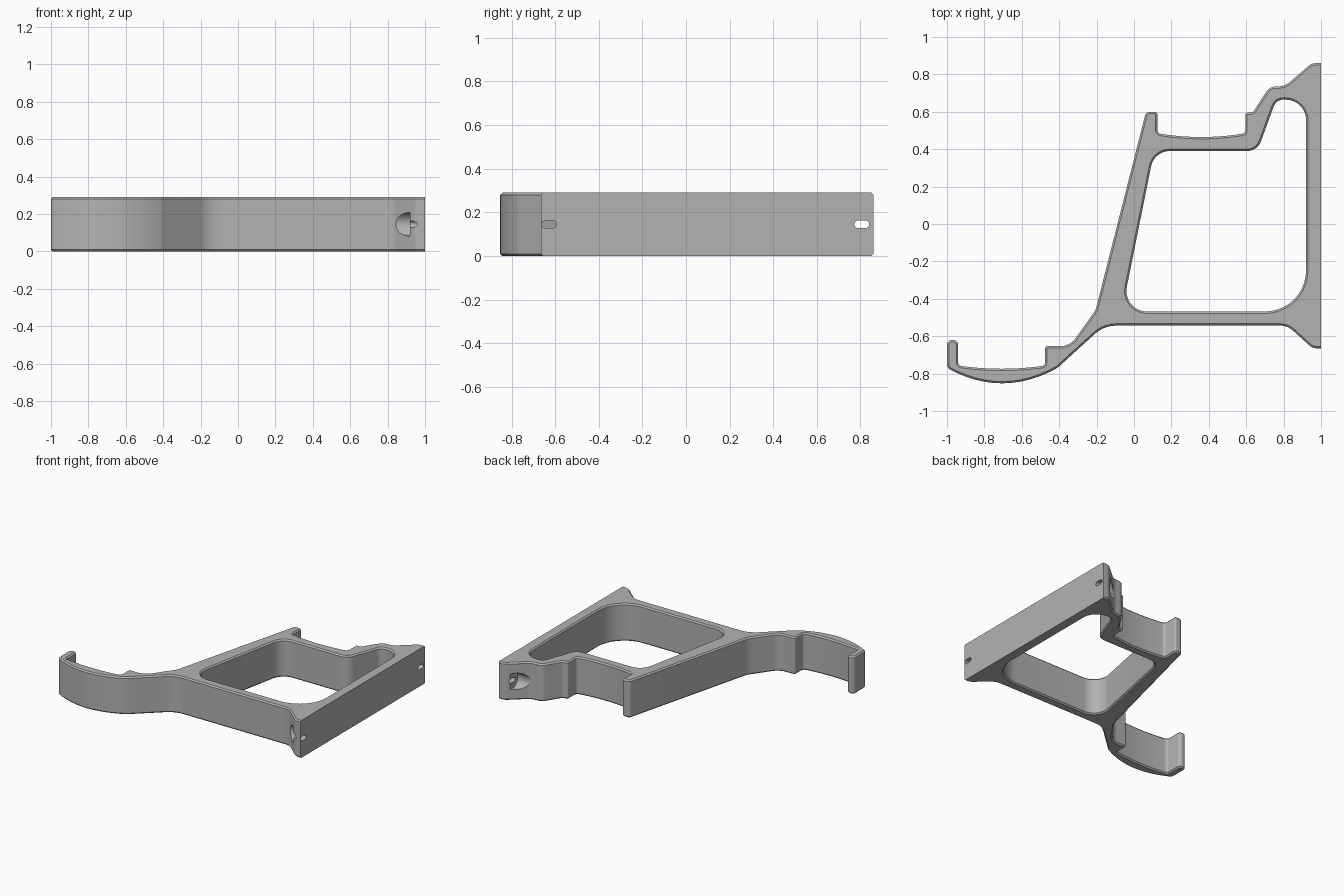
import bpy, bmesh, math
from mathutils import Vector

HEIGHT = 0.29
CHAMFER = 0.01

if "Cube" in bpy.data.objects:
    bpy.data.objects.remove(bpy.data.objects["Cube"], do_unlink=True)

grey = bpy.data.materials.new("mid grey plastic")
grey.use_nodes = True
grey.diffuse_color = (0.45, 0.45, 0.45, 1)
grey.node_tree.nodes["Principled BSDF"].inputs["Base Color"].default_value = grey.diffuse_color


def sag(x0, x1, y_end, y_mid, r0, r1, n=12):
    """Shallow hanging curve as corner points, with a fillet radius at each end."""
    pts = []
    for i in range(n + 1):
        t = 2 * i / n - 1
        r = r0 if i == 0 else r1 if i == n else 0
        pts.append((x0 + (x1 - x0) * i / n, y_mid + (y_end - y_mid) * t * t, r))
    return pts


def fillet(corners):
    """Turn (x, y, radius) corners into a closed loop with rounded corners."""
    out = []
    count = len(corners)
    for i, (x, y, r) in enumerate(corners):
        p = Vector((x, y))
        if r == 0:
            out.append(p)
            continue
        a = (Vector(corners[i - 1][:2]) - p).normalized()
        b = (Vector(corners[(i + 1) % count][:2]) - p).normalized()
        half = a.angle(b) / 2
        centre = p + (a + b).normalized() * (r / math.sin(half))
        start = p + a * (r / math.tan(half)) - centre
        end = p + b * (r / math.tan(half)) - centre
        turn = math.pi - 2 * half
        steps = max(3, math.ceil(turn / math.radians(9)))
        for k in range(steps + 1):
            f = k / steps
            v = start * math.sin((1 - f) * turn) + end * math.sin(f * turn)
            out.append(centre + v / math.sin(turn))
    return out


def inset(loop, d):
    """Offset a loop to its left; points on the flat mounting face stay on it."""
    out = []
    for i, p in enumerate(loop):
        n1, n2 = [Vector((-e.y, e.x)).normalized()
                  for e in (p - loop[i - 1], loop[(i + 1) % len(loop)] - p)]
        q = p + (n1 + n2) * (d / (1 + n1.dot(n2)))
        if p.x > 0.999:
            q.x = p.x
        out.append(q)
    return out


def add_walls(bm, loop):
    """Chamfered wall around a loop; returns its bottom and top rim edges."""
    small = inset(loop, CHAMFER)
    levels = [(small, 0), (loop, CHAMFER), (loop, HEIGHT - CHAMFER), (small, HEIGHT)]
    rings = [[bm.verts.new((p.x, p.y, z)) for p in ring] for ring, z in levels]
    n = len(loop)
    for low, high in zip(rings, rings[1:]):
        for i in range(n):
            j = (i + 1) % n
            bm.faces.new((low[i], low[j], high[j], high[i]))
    return [[bm.edges.get((ring[i], ring[(i + 1) % n])) for i in range(n)]
            for ring in (rings[0], rings[-1])]


def make_object(name, bm):
    bmesh.ops.recalc_face_normals(bm, faces=bm.faces)
    mesh = bpy.data.meshes.new(name)
    bm.to_mesh(mesh)
    bm.free()
    mesh.materials.append(grey)
    obj = bpy.data.objects.new(name, mesh)
    bpy.context.collection.objects.link(obj)
    return obj


# Outer outline: mounting wall, upper cradle, sloped strut, lower hook, base bar
outline = fillet(
    [(1, -0.665, 0), (1, 0.86, 0), (0.95, 0.86, 0.06), (0.805, 0.735, 0.1),
     (0.725, 0.735, 0.06), (0.635, 0.595, 0.03), (0.595, 0.595, 0.012)]
    + sag(0.595, 0.125, 0.485, 0.465, 0.02, 0.02)
    + [(0.125, 0.6, 0.015), (0.064, 0.6, 0.025), (-0.205, -0.46, 0.1),
       (-0.343, -0.653, 0.1), (-0.475, -0.653, 0.012)]
    + sag(-0.475, -0.94, -0.757, -0.774, 0.02, 0.02)
    + [(-0.94, -0.62, 0.028), (-1, -0.62, 0.028)]
    + sag(-1, -0.41, -0.77, -0.852, 0.035, 0.1)
    + [(-0.16, -0.543, 0.17), (0.82, -0.543, 0.1), (0.955, -0.665, 0.06)])

# Window through the middle, wound the opposite way
window = fillet(
    [(-0.065, -0.468, 0.11), (0.108, 0.39, 0.1), (0.66, 0.39, 0.08),
     (0.76, 0.665, 0.055), (0.92, 0.665, 0.11), (0.92, -0.468, 0.22)])

bm = bmesh.new()
outer_rims = add_walls(bm, outline)
inner_rims = add_walls(bm, window)
for outer, inner in zip(outer_rims, inner_rims):
    bmesh.ops.triangle_fill(bm, edges=outer + inner, use_beauty=True)
bracket = make_object("wall_bracket", bm)


def prism_cutter(name, section, x0, x1):
    """Cutter with a (y, z) section running along x."""
    bm = bmesh.new()
    near, far = [[bm.verts.new((x, y, z)) for y, z in section] for x in (x0, x1)]
    bm.faces.new(near)
    bm.faces.new(far)
    for i in range(len(section)):
        bm.faces.new((near[i - 1], near[i], far[i], far[i - 1]))
    obj = make_object(name, bm)
    obj.hide_render = True
    return obj


def capsule(y, straight, r, n=32):
    """Round or slotted section centred at mid height."""
    pts = []
    for i in range(n):
        a = 2 * math.pi * (i + 0.5) / n
        side = math.copysign(straight, math.cos(a))
        pts.append((y + side + r * math.cos(a), HEIGHT / 2 + r * math.sin(a)))
    return pts


# Screw slots with round head recesses at both ends of the mounting wall
for y in (-0.628, 0.806):
    cutters = [prism_cutter("head_recess_cutter", capsule(y, 0, 0.063), 0.7, 0.92),
               prism_cutter("screw_slot_cutter", capsule(y, 0.017, 0.017), 0.85, 1.1)]
    for cutter in cutters:
        mod = bracket.modifiers.new("screw_hole", "BOOLEAN")
        mod.operation = "DIFFERENCE"
        mod.solver = "EXACT"
        mod.object = cutter
        bpy.context.view_layer.objects.active = bracket
        bpy.ops.object.modifier_apply(modifier=mod.name)
        bpy.data.objects.remove(cutter, do_unlink=True)

bpy.ops.object.select_all(action="DESELECT")
bracket.select_set(True)
bpy.context.view_layer.objects.active = bracket
bpy.ops.object.shade_smooth_by_angle(angle=math.radians(30))
